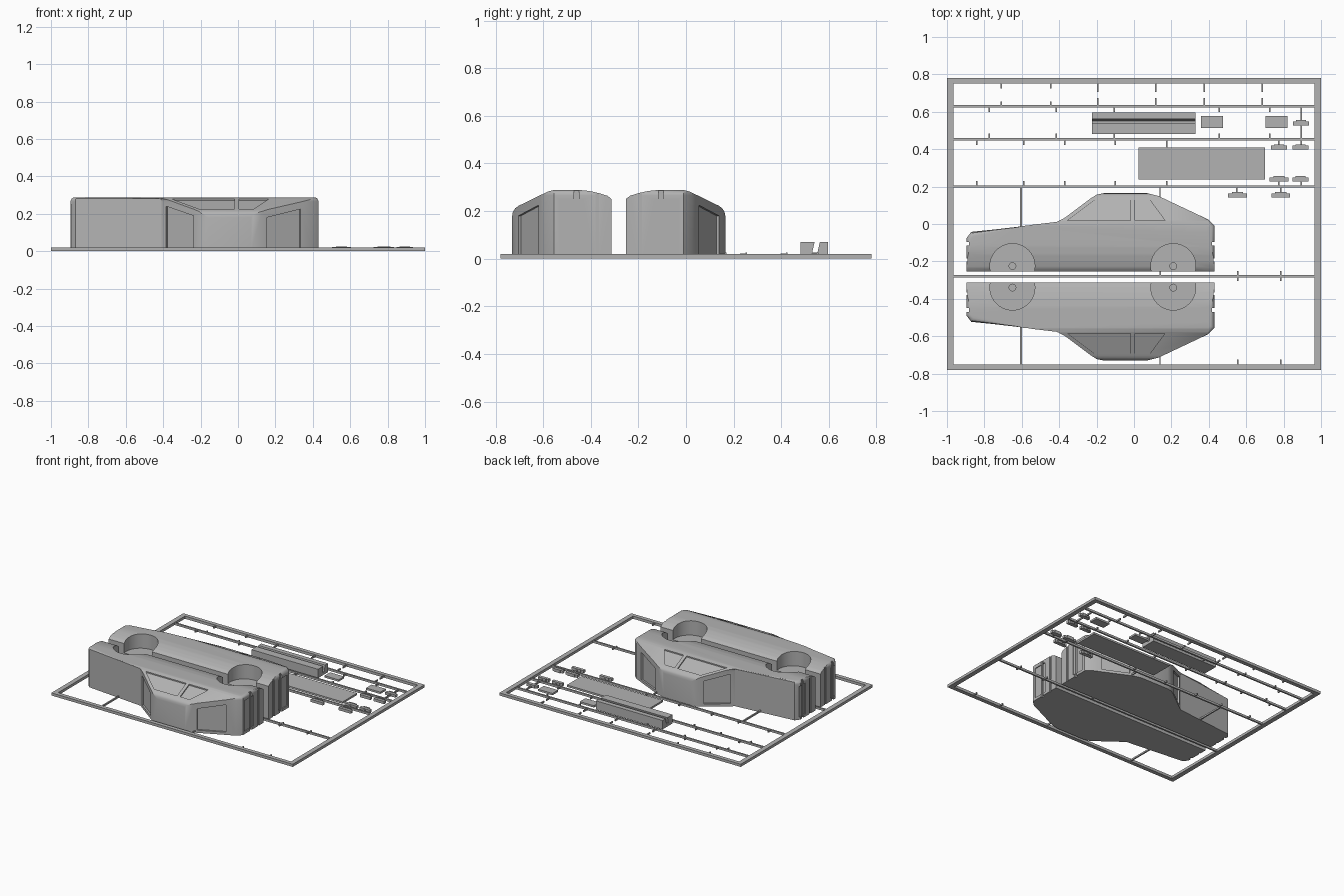
import bpy, bmesh
from mathutils import Matrix

cube = bpy.data.objects.get("Cube")
if cube:
    bpy.data.objects.remove(cube)

grey = bpy.data.materials.new("grey_plastic")
grey.use_nodes = True
grey.diffuse_color = (0.45, 0.45, 0.45, 1)
grey.node_tree.nodes["Principled BSDF"].inputs["Base Color"].default_value = grey.diffuse_color


def finish(name, bm):
    bmesh.ops.recalc_face_normals(bm, faces=bm.faces)
    mesh = bpy.data.meshes.new(name)
    bm.to_mesh(mesh)
    bm.free()
    mesh.materials.append(grey)
    ob = bpy.data.objects.new(name, mesh)
    bpy.context.collection.objects.link(ob)
    return ob


def boxes(name, spans):
    """One object from boxes given as x0, x1, y0, y1, z0, z1."""
    bm = bmesh.new()
    for x0, x1, y0, y1, z0, z1 in spans:
        m = Matrix.Translation(((x0 + x1) / 2, (y0 + y1) / 2, (z0 + z1) / 2))
        m = m @ Matrix.Diagonal((x1 - x0, y1 - y0, z1 - z0, 1))
        bmesh.ops.create_cube(bm, size=1, matrix=m)
    return finish(name, bm)


def loft(bm, low, high):
    """Solid between two matching rings."""
    a = [bm.verts.new(p) for p in low]
    b = [bm.verts.new(p) for p in high]
    bm.faces.new(a[::-1])
    bm.faces.new(b)
    n = len(a)
    for i in range(n):
        bm.faces.new((a[i], a[(i + 1) % n], b[(i + 1) % n], b[i]))
    return b


def prism_z(name, pts, bottom, top):
    bm = bmesh.new()
    loft(bm, [(x, y, bottom(x, y)) for x, y in pts], [(x, y, top(x, y)) for x, y in pts])
    return finish(name, bm)


def prism_x(name, pts, x0, x1):
    bm = bmesh.new()
    loft(bm, [(x0, y, z) for y, z in pts], [(x1, y, z) for y, z in pts])
    return finish(name, bm)


def cylinder(name, x, y, r, z0, z1):
    bm = bmesh.new()
    bmesh.ops.create_cone(bm, cap_ends=True, segments=40, radius1=r, radius2=r,
                          depth=z1 - z0, matrix=Matrix.Translation((x, y, (z0 + z1) / 2)))
    return finish(name, bm)


def cut(ob, tool, op="DIFFERENCE"):
    mod = ob.modifiers.new("cut", "BOOLEAN")
    mod.object, mod.operation, mod.solver = tool, op, "EXACT"
    tool.hide_render = True
    bpy.context.view_layer.objects.active = ob
    bpy.ops.object.modifier_apply(modifier=mod.name)
    bpy.data.objects.remove(tool)


def smooth(ob):
    bpy.ops.object.select_all(action="DESELECT")
    ob.select_set(True)
    bpy.context.view_layer.objects.active = ob
    bpy.ops.object.shade_smooth_by_angle(angle=0.5)


# Car half lying on its side: outline with a rounded outer edge
outline = [(-.895, -.253), (-.895, -.075), (-.87, -.042), (-.41, .003), (-.23, .138),
           (-.2, .157), (-.16, .165), (.07, .165), (.13, .15), (.395, .025),
           (.43, -.01), (.43, -.253)]
bm = bmesh.new()
rim = loft(bm, [(x, y, 0) for x, y in outline], [(x, y, .288) for x, y in outline])
edges = [e for e in bm.edges if all(v in rim for v in e.verts)
         and not all(v.co.y < -.25 for v in e.verts)]
bmesh.ops.bevel(bm, geom=edges, offset=.022, segments=4, profile=.5, affect="EDGES",
                clamp_overlap=True)
half = finish("car_half_upper", bm)

# Sill curve, flat side and leaning cabin
section = [(-.3, -.1), (-.3, .23), (-.253, .25), (-.235, .264), (-.2, .275), (-.16, .284),
           (-.12, .288), (-.01, .288), (.015, .282), (.138, .222), (.152, .212),
           (.162, .196), (.167, .17), (.2, .1), (.2, -.1)]
cut(half, prism_x("section", section, -1, 1), "INTERSECT")


def cabin(x, y):
    return .282 - (y - .015) * .06 / .123 - .009


# Side windows
for pts in ([(-.355, .02), (-.21, .128), (-.02, .128), (-.02, .02)],
            [(.005, .02), (.005, .128), (.085, .128), (.165, .02)]):
    cut(half, prism_z("window_cutter", pts, cabin, lambda x, y: .4))

# Recessed windscreen and rear screen
for (xa, ya, za), (xb, yb, zb), d in (((-.385, .022, .24), (-.24, .13, .19), .007),
                                      ((.335, .053, .225), (.155, .138, .18), -.007)):
    pts = [(xa + d, ya - .01), (xb + d, yb - .01), (xb - 3 * d, yb + .04), (xa - 3 * d, ya + .04)]
    tops = {p: z for p, z in zip(pts, (za, zb, zb, za))}
    cut(half, prism_z("screen_cutter", pts, lambda x, y: .02, lambda x, y: tops[(x, y)]))

# Grille and boot panels, and bumper grooves
for x, w in ((-.895, .006), (.43, .006)):
    cut(half, boxes("panel_cutter", [(x - w, x + w, -.135, -.03, .02, .25)]))
    cut(half, boxes("groove_cutter", [(x - w * 2, x + w * 2, -.115, -.095, -.1, .4),
                                      (x - w, x + w, -.2, -.185, -.1, .4)]))

# Wheel wells with axle holes
for x in (-.65, .21):
    cut(half, cylinder("well_cutter", x, -.225, .12, .18, .4))
    cut(half, cylinder("axle_cutter", x, -.225, .018, .13, .4))
smooth(half)

# Mirrored second half
bm = bmesh.new()
bm.from_mesh(half.data)
for v in bm.verts:
    v.co.y = -.565 - v.co.y
other = finish("car_half_lower", bm)
smooth(other)

# Outer frame of the kit sheet
boxes("frame", [(-1, 1, .75, .78, 0, .02), (-1, 1, -.78, -.75, 0, .02),
                (-1, -.965, -.75, .75, 0, .02), (.965, 1, -.75, .75, 0, .02)])

# Cross runners
rows = (.63, .453, .2, -.28)
boxes("runners", [(-.965, .965, y - .006, y + .006, .002, .018) for y in rows])

# Short stubs on the runners, facing each other over every gap
stubs = []
for low, high, length, xs in ((.63, .75, .025, (-.71, -.445)),
                              (.63, .75, .045, (-.195, .115, .375, .685)),
                              (.453, .63, .03, (-.775, -.415, -.105, .455, .725)),
                              (.2, .453, .03, (-.84, -.59, -.37, -.1, .175)),
                              (-.75, -.28, .025, (.555, .785))):
    for x in xs:
        stubs += [(x - .004, x + .004, low, low + length, .004, .016),
                  (x - .004, x + .004, high - length, high, .004, .016)]
for x in (.14, .555, .785):
    stubs.append((x - .004, x + .004, -.28, -.252, .004, .016))
boxes("stubs", stubs)

# Long feeder rods to the car halves and small parts
boxes("feeder_rods", [(x - w, x + w, y0, y1, .004, .016) for x, w, y0, y1 in (
    (-.605, .005, -.04, .2), (-.605, .005, -.75, -.53), (.14, .003, .14, .2),
    (.14, .003, -.75, -.7), (.893, .004, .4, .63), (.775, .004, .4, .453),
    (.175, .004, .4, .453), (.775, .004, .2, .24), (.893, .004, .2, .24),
    (.55, .004, .155, .2), (.785, .004, .155, .2))])

# Floor plate and two small panels
boxes("floor_plate", [(.025, .7, .238, .41, .004, .018)])
boxes("small_panels", [(.358, .475, .513, .578, .004, .018), (.702, .82, .513, .578, .004, .018)])

# Bench seat with a slanted gap
seat = [(.48, .004), (.48, .07), (.54, .07), (.53, .025), (.552, .025), (.562, .07),
        (.597, .07), (.597, .004)]
prism_x("bench_seat", seat, -.225, .328)

# Small stepped fittings
fittings = []
for x, y, w in ((.893, .54, .043), (.775, .41, .043), (.89, .41, .043), (.775, .24, .05),
                (.89, .24, .043), (.553, .155, .05), (.785, .155, .05)):
    fittings += [(x - w, x + w, y - .013, y + .009, .002, .022),
                 (x - w * .6, x + w * .6, y + .009, y + .016, .002, .025)]
boxes("fittings", fittings)
